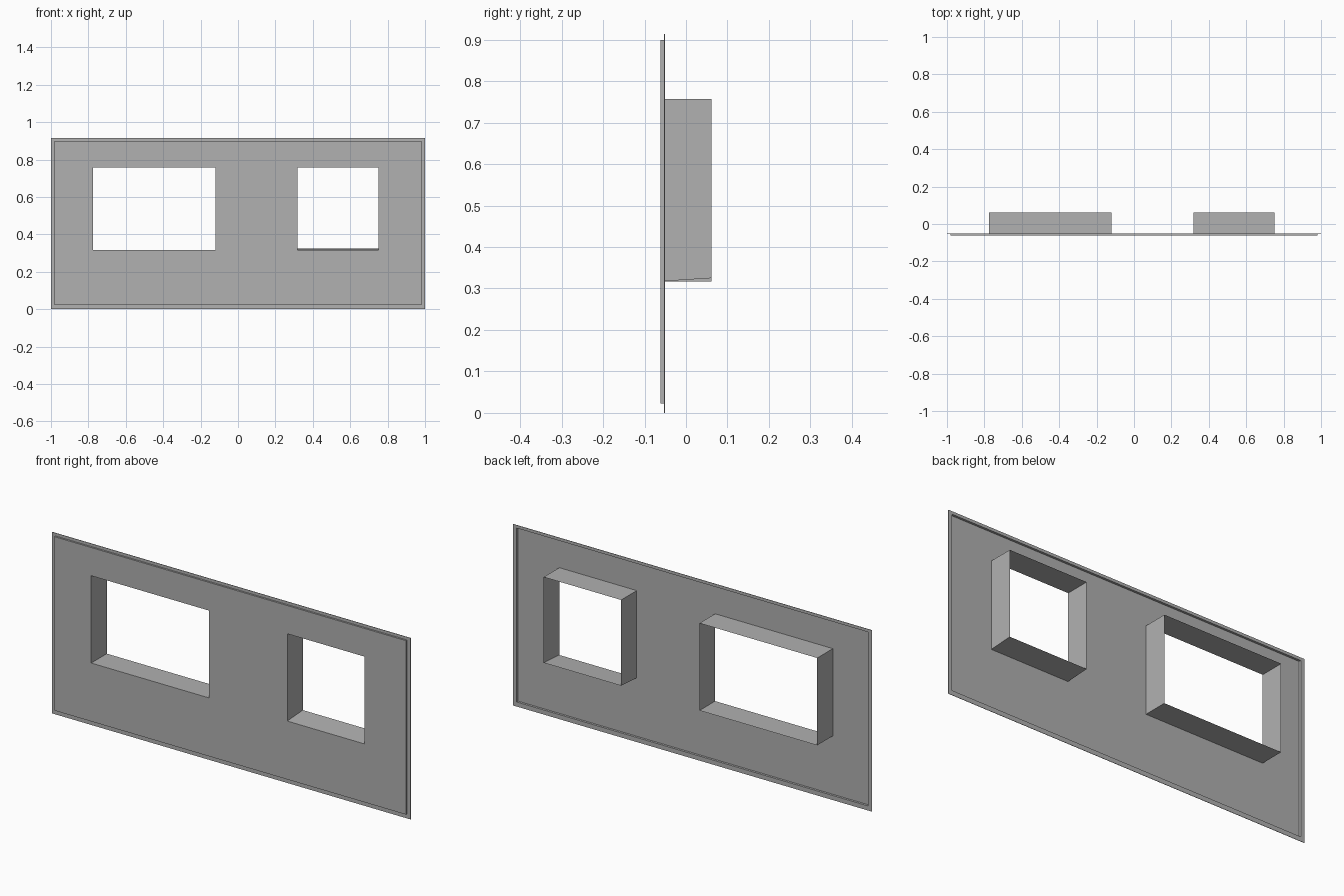
import bpy, bmesh

if "Cube" in bpy.data.objects:
    bpy.data.objects.remove(bpy.data.objects["Cube"])

FLANGE_Y, PANEL_Y, BACK_Y = -0.051, -0.062, 0.062
LIP_Y = FLANGE_Y - 0.002                 # thin edge of the flange
OUTER = (-1.0, 1.0, 0.0, 0.914)          # x0, x1, z0, z1
INNER = (-0.98, 0.98, 0.023, 0.899)
SILL, HEAD = 0.317, 0.757
# name: x0, x1, rise of the sill towards the back
WINDOWS = {"left_window_reveal": (-0.775, -0.119, 0.0),
           "right_window_reveal": (0.318, 0.75, 0.008)}

grey = bpy.data.materials.new("dark_grey")
grey.diffuse_color = (0.44, 0.44, 0.44, 1.0)
grey.use_nodes = True
grey.node_tree.nodes["Principled BSDF"].inputs["Base Color"].default_value = grey.diffuse_color


def rect(x0, x1, z0, z1, y):
    return [(x0, y, z0), (x1, y, z0), (x1, y, z1), (x0, y, z1)]


def band(bm, a, b):
    """Four quads joining two rectangles."""
    va, vb = ([bm.verts.new(p) for p in r] for r in (a, b))
    for i in range(4):
        j = (i + 1) % 4
        bm.faces.new((va[i], va[j], vb[j], vb[i]))


def finish(bm, name):
    bmesh.ops.remove_doubles(bm, verts=bm.verts, dist=1e-5)
    mesh = bpy.data.meshes.new(name)
    bm.to_mesh(mesh)
    bm.free()
    mesh.materials.append(grey)
    bpy.context.collection.objects.link(bpy.data.objects.new(name, mesh))


# Wall panel: thin edge, flat flange, step forward, face with two openings
bm = bmesh.new()
band(bm, rect(*OUTER, LIP_Y), rect(*OUTER, FLANGE_Y))
band(bm, rect(*OUTER, FLANGE_Y), rect(*INNER, FLANGE_Y))
band(bm, rect(*OUTER, LIP_Y), rect(*INNER, LIP_Y))
band(bm, rect(*INNER, FLANGE_Y), rect(*INNER, PANEL_Y))
spans = list(WINDOWS.values())
xs = [INNER[0], *spans[0][:2], *spans[1][:2], INNER[1]]
zs = [INNER[2], SILL, HEAD, INNER[3]]
for i in range(5):
    for j in range(3):
        if j == 1 and i in (1, 3):
            continue
        corners = rect(xs[i], xs[i + 1], zs[j], zs[j + 1], PANEL_Y)
        bm.faces.new([bm.verts.new(p) for p in corners])
finish(bm, "wall_panel")

# Window reveals: open sleeves running back from the panel face
for name, (x0, x1, rise) in WINDOWS.items():
    bm = bmesh.new()
    band(bm, rect(x0, x1, SILL, HEAD, PANEL_Y),
         rect(x0, x1, SILL + rise, HEAD, BACK_Y))
    finish(bm, name)
